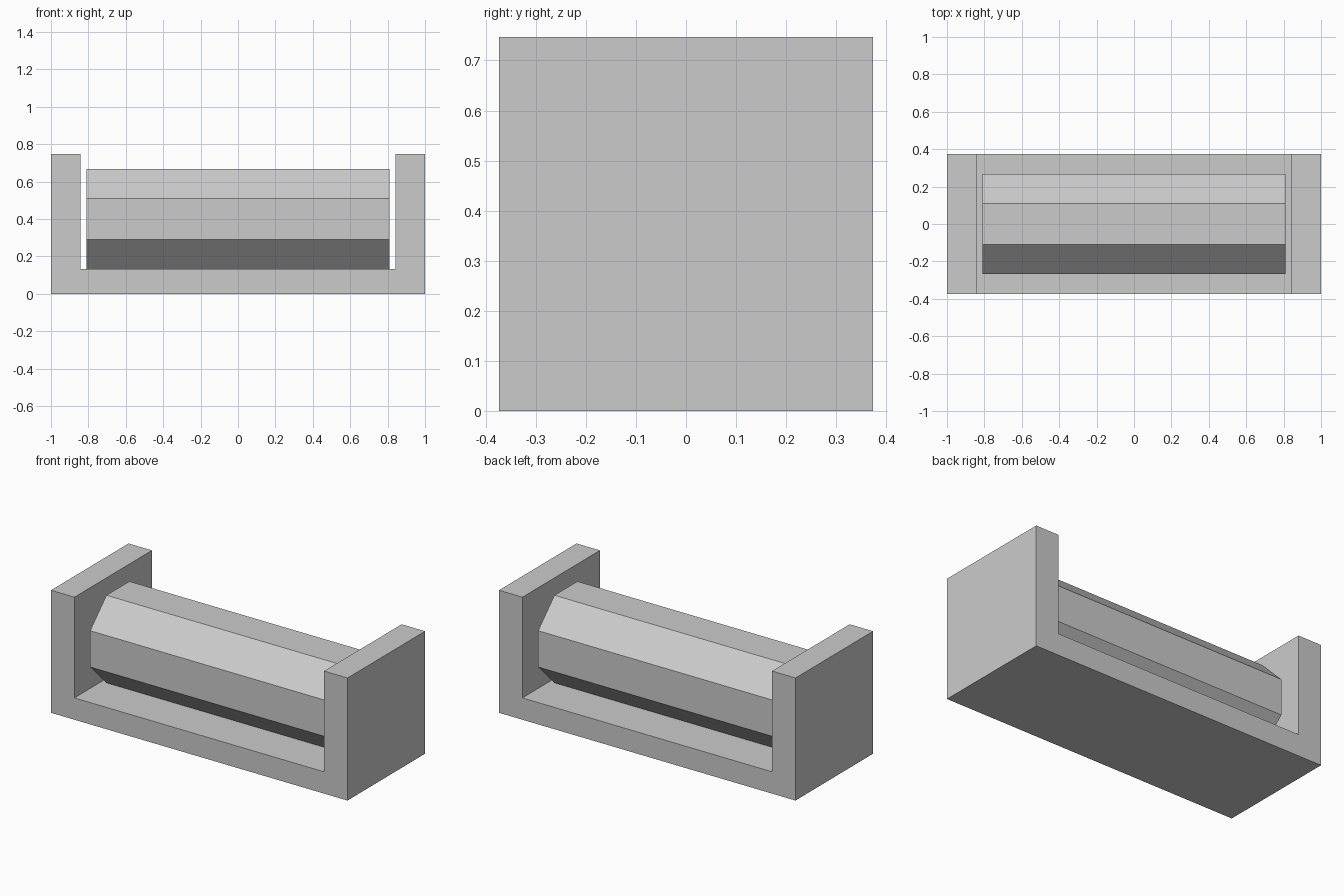
import bpy
import bmesh
import math
from mathutils import Vector

cube = bpy.data.objects.get("Cube")
if cube:
    bpy.data.objects.remove(cube, do_unlink=True)

grey = bpy.data.materials.new("light_grey")
grey.use_nodes = True
grey.diffuse_color = (0.6, 0.6, 0.6, 1)
grey.node_tree.nodes["Principled BSDF"].inputs["Base Color"].default_value = grey.diffuse_color


def prism(name, profile, offset):
    """Flat-faced solid: a closed profile swept along an offset."""
    bm = bmesh.new()
    face = bm.faces.new([bm.verts.new(p) for p in profile])
    swept = bmesh.ops.extrude_face_region(bm, geom=[face])["geom"]
    verts = [v for v in swept if isinstance(v, bmesh.types.BMVert)]
    bmesh.ops.translate(bm, verts=verts, vec=Vector(offset))
    bmesh.ops.recalc_face_normals(bm, faces=bm.faces)
    mesh = bpy.data.meshes.new(name)
    bm.to_mesh(mesh)
    bm.free()
    mesh.materials.append(grey)
    obj = bpy.data.objects.new(name, mesh)
    bpy.context.collection.objects.link(obj)
    return obj


height = depth = 0.747
floor = 0.133
inner = 0.842

# U-shaped frame: base with two end walls
half = [(1, 0), (1, height), (inner, height), (inner, floor)]
outline = half + [(-x, z) for x, z in reversed(half)]
prism("frame", [(x, -depth / 2, z) for x, z in outline], (0, depth, 0))

# Octagonal roller resting on the base between the walls
apothem = 0.267
radius = apothem / math.cos(math.pi / 8)
roller_half = 0.81
angles = [math.pi / 8 + i * math.pi / 4 for i in range(8)]
ring = [(-roller_half, radius * math.cos(a), floor + apothem + radius * math.sin(a))
        for a in angles]
prism("roller", ring, (2 * roller_half, 0, 0))
